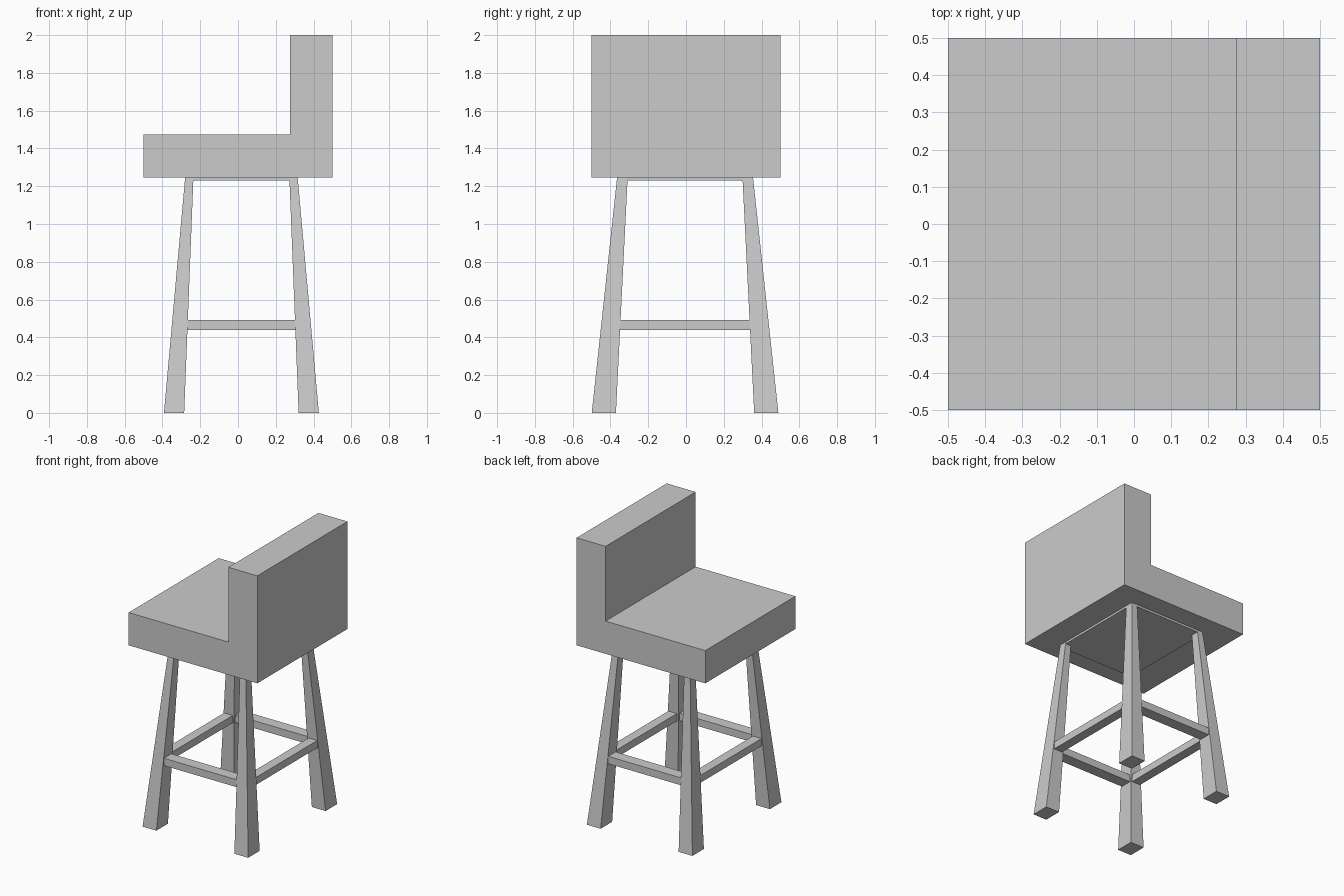
import bpy

if "Cube" in bpy.data.objects:
    bpy.data.objects.remove(bpy.data.objects["Cube"])

CX, CY = 0.018, -0.005   # centre of the leg frame
SEAT_Z = 1.245


def make(name, verts, faces):
    mesh = bpy.data.meshes.new(name)
    mesh.from_pydata(verts, [], faces)
    obj = bpy.data.objects.new(name, mesh)
    bpy.context.collection.objects.link(obj)
    return obj


def prism(name, bottom, top):
    """Join two loops of equal length into a closed solid."""
    n = len(bottom)
    sides = [(i, (i + 1) % n, (i + 1) % n + n, i + n) for i in range(n)]
    obj = make(name, bottom + top,
               [tuple(reversed(range(n))), tuple(range(n, 2 * n))] + sides)
    return obj


def rect(x, y, z):
    x0, x1 = sorted(x)
    y0, y1 = sorted(y)
    return [(x0, y0, z), (x1, y0, z), (x1, y1, z), (x0, y1, z)]


def box(name, x, y, z):
    return prism(name, rect(x, y, z[0]), rect(x, y, z[1]))


# Seat and backrest: one L profile extruded across the width
profile = [(-0.5, SEAT_Z), (0.5, SEAT_Z), (0.5, 2.0),
           (0.275, 2.0), (0.275, 1.475), (-0.5, 1.475)]
prism("seat_and_backrest",
      [(x, 0.5, z) for x, z in reversed(profile)],
      [(x, -0.5, z) for x, z in reversed(profile)])

# Thin plate under the seat
box("under_seat_plate", (CX - 0.298, CX + 0.298),
    (CY - 0.36, CY + 0.36), (1.23, SEAT_Z))

# Four splayed, tapered legs
for sx, side in ((-1, "front"), (1, "rear")):
    for sy, hand in ((-1, "left"), (1, "right")):
        prism(f"{side}_{hand}_leg",
              rect((CX + sx * 0.303, CX + sx * 0.41),
                   (CY + sy * 0.366, CY + sy * 0.494), 0),
              rect((CX + sx * 0.254, CX + sx * 0.298),
                   (CY + sy * 0.304, CY + sy * 0.36), SEAT_Z))

# Rungs joining neighbouring legs
RUNG_Z = (0.44, 0.492)
for s, name in ((-1, "left"), (1, "right")):
    box(f"{name}_rung", (CX - 0.288, CX + 0.288),
        (CY + s * 0.355, CY + s * 0.437), RUNG_Z)
for s, name in ((-1, "front"), (1, "rear")):
    box(f"{name}_rung", (CX + s * 0.295, CX + s * 0.362),
        (CY - 0.348, CY + 0.348), RUNG_Z)
